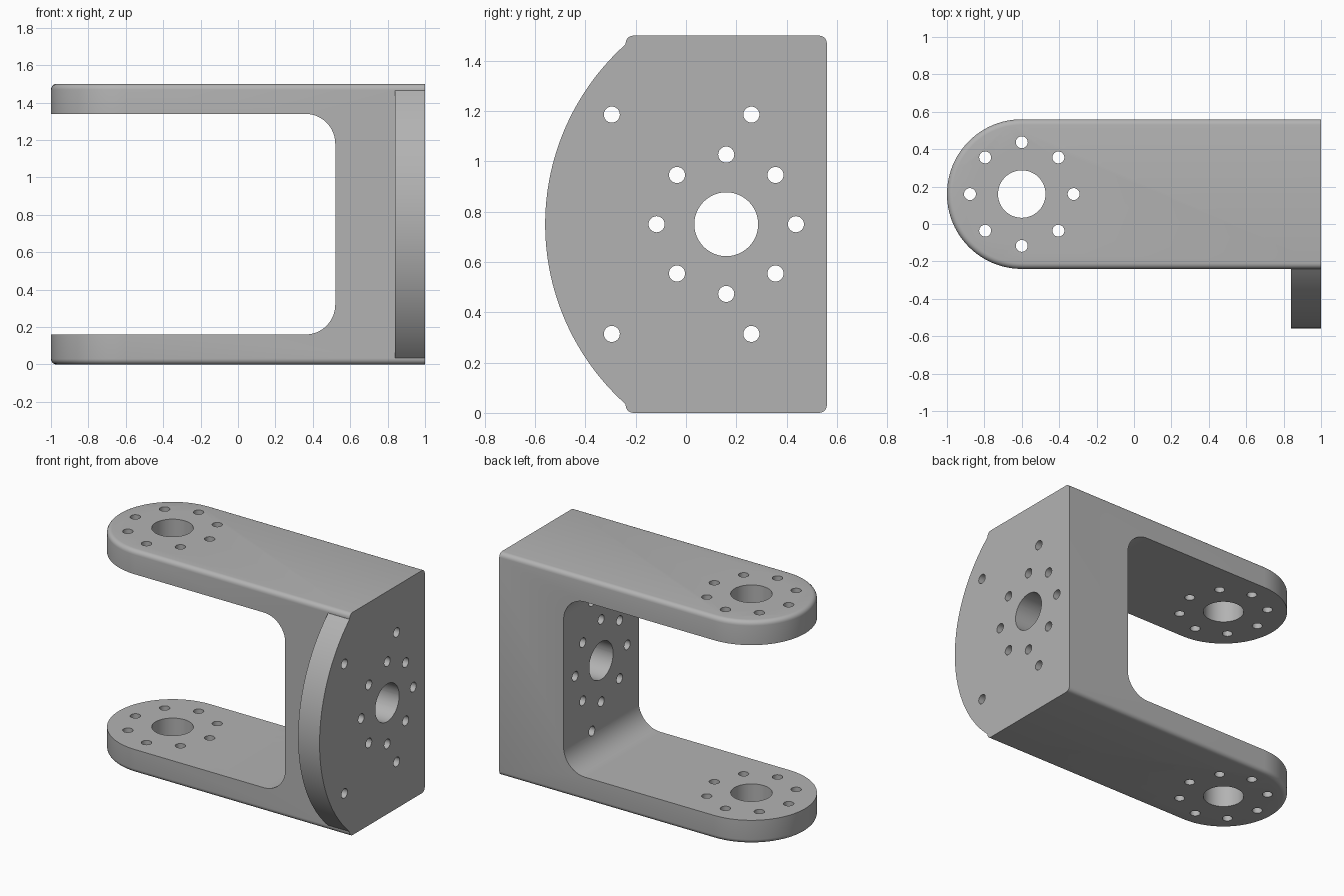
import bpy
import bmesh
from math import sin, cos, pi, radians, asin
from mathutils import Matrix, Vector

cube = bpy.data.objects.get("Cube")
if cube:
    bpy.data.objects.remove(cube, do_unlink=True)

# Main dimensions
LENGTH_END, HEIGHT = 1.0, 1.5
MID_Y, HALF_W = 0.16, 0.4
MID_Z = HEIGHT / 2
ARM, WEB_X, INNER_R = 0.16, 0.52, 0.16
PIVOT_X = -0.6
RIM = 0.03

grey = bpy.data.materials.new("grey metal")
grey.use_nodes = True
colour = (0.45, 0.45, 0.45, 1)
grey.diffuse_color = colour
grey.node_tree.nodes["Principled BSDF"].inputs["Base Color"].default_value = colour


def arc(cx, cy, r, start, end, steps):
    """Points on an arc, angles in degrees."""
    angles = [radians(start + (end - start) * i / steps) for i in range(steps + 1)]
    return [(cx + r * cos(a), cy + r * sin(a)) for a in angles]


def prism(bm, points, place, depth):
    """Extrude a closed outline; place maps (u, v) to 3D, depth is a vector."""
    face = bm.faces.new([bm.verts.new(place(u, v)) for u, v in points])
    extruded = bmesh.ops.extrude_face_region(bm, geom=[face], use_keep_orig=True)
    moved = [g for g in extruded["geom"] if isinstance(g, bmesh.types.BMVert)]
    bmesh.ops.translate(bm, verts=moved, vec=Vector(depth))
    bmesh.ops.recalc_face_normals(bm, faces=bm.faces[:])


def make_object(name, bm):
    mesh = bpy.data.meshes.new(name)
    bm.to_mesh(mesh)
    bm.free()
    mesh.materials.append(grey)
    obj = bpy.data.objects.new(name, mesh)
    bpy.context.collection.objects.link(obj)
    return obj


def combine(target, other, operation):
    mod = target.modifiers.new(operation, 'BOOLEAN')
    mod.operation = operation
    mod.solver = 'EXACT'
    mod.object = other
    bpy.context.view_layer.objects.active = target
    bpy.ops.object.modifier_apply(modifier=mod.name)
    bpy.data.objects.remove(other, do_unlink=True)


# Body: round-ended block with softened top and bottom rims
bm = bmesh.new()
outline = arc(PIVOT_X, MID_Y, HALF_W, 90, 270, 48)
outline += [(LENGTH_END, MID_Y - HALF_W), (LENGTH_END, MID_Y + HALF_W)]
prism(bm, outline, lambda u, v: (u, v, 0), (0, 0, HEIGHT))
rims = [e for e in bm.edges
        if abs(e.verts[0].co.z - e.verts[1].co.z) < 0.001
        and min(v.co.x for v in e.verts) < LENGTH_END - 0.001]
bmesh.ops.bevel(bm, geom=rims, offset=RIM, segments=5, profile=0.5,
                affect='EDGES', clamp_overlap=False)
bracket = make_object("fork_bracket", bm)

# Opening between the two arms, with rounded inner corners
bm = bmesh.new()
inner_x = WEB_X - INNER_R
gap = [(-1.2, ARM)]
gap += arc(inner_x, ARM + INNER_R, INNER_R, -90, 0, 16)
gap += arc(inner_x, HEIGHT - ARM - INNER_R, INNER_R, 0, 90, 16)
gap += [(-1.2, HEIGHT - ARM)]
prism(bm, gap, lambda u, v: (u, -0.5, v), (0, 1.3, 0))
combine(bracket, make_object("opening_cutter", bm), 'DIFFERENCE')

# Curved mounting flange on the front edge of the end plate
bm = bmesh.new()
flange_r, flange_y = 0.96, 0.4
spread = asin((MID_Z - 0.035) / flange_r) * 180 / pi
flange = arc(flange_y, MID_Z, flange_r, 180 - spread, 180 + spread, 48)
flange += [(-0.1, flange[-1][1]), (-0.1, flange[0][1])]
prism(bm, flange, lambda u, v: (0.84, u, v), (0.16, 0, 0))
combine(bracket, make_object("flange", bm), 'UNION')

# Bolt holes: a bore with a ring of eight, through the arms and the end plate
bm = bmesh.new()


def hole(centre, radius, length, along_x):
    turn = Matrix.Rotation(pi / 2, 4, 'Y') if along_x else Matrix()
    bmesh.ops.create_cone(bm, cap_ends=True, segments=48 if radius > 0.1 else 24,
                          radius1=radius, radius2=radius, depth=length,
                          matrix=Matrix.Translation(centre) @ turn)


arm_centre = Vector((PIVOT_X, MID_Y, MID_Z))
plate_centre = Vector((0.8, MID_Y, MID_Z))
hole(arm_centre, 0.127, 2, False)
hole(plate_centre, 0.127, 0.7, True)
for i in range(8):
    a, b = 0.277 * cos(i * pi / 4), 0.277 * sin(i * pi / 4)
    hole(arm_centre + Vector((a, b, 0)), 0.032, 2, False)
    hole(plate_centre + Vector((0, a, b)), 0.032, 0.7, True)
for y in (-0.295, 0.26):
    for side in (-1, 1):
        hole(Vector((0.8, y, MID_Z + side * 0.436)), 0.032, 0.7, True)
combine(bracket, make_object("hole_cutter", bm), 'DIFFERENCE')

# Smooth the curves and keep the hard edges
bpy.ops.object.select_all(action='DESELECT')
bracket.select_set(True)
bpy.context.view_layer.objects.active = bracket
bpy.ops.object.shade_smooth_by_angle(angle=radians(30))
